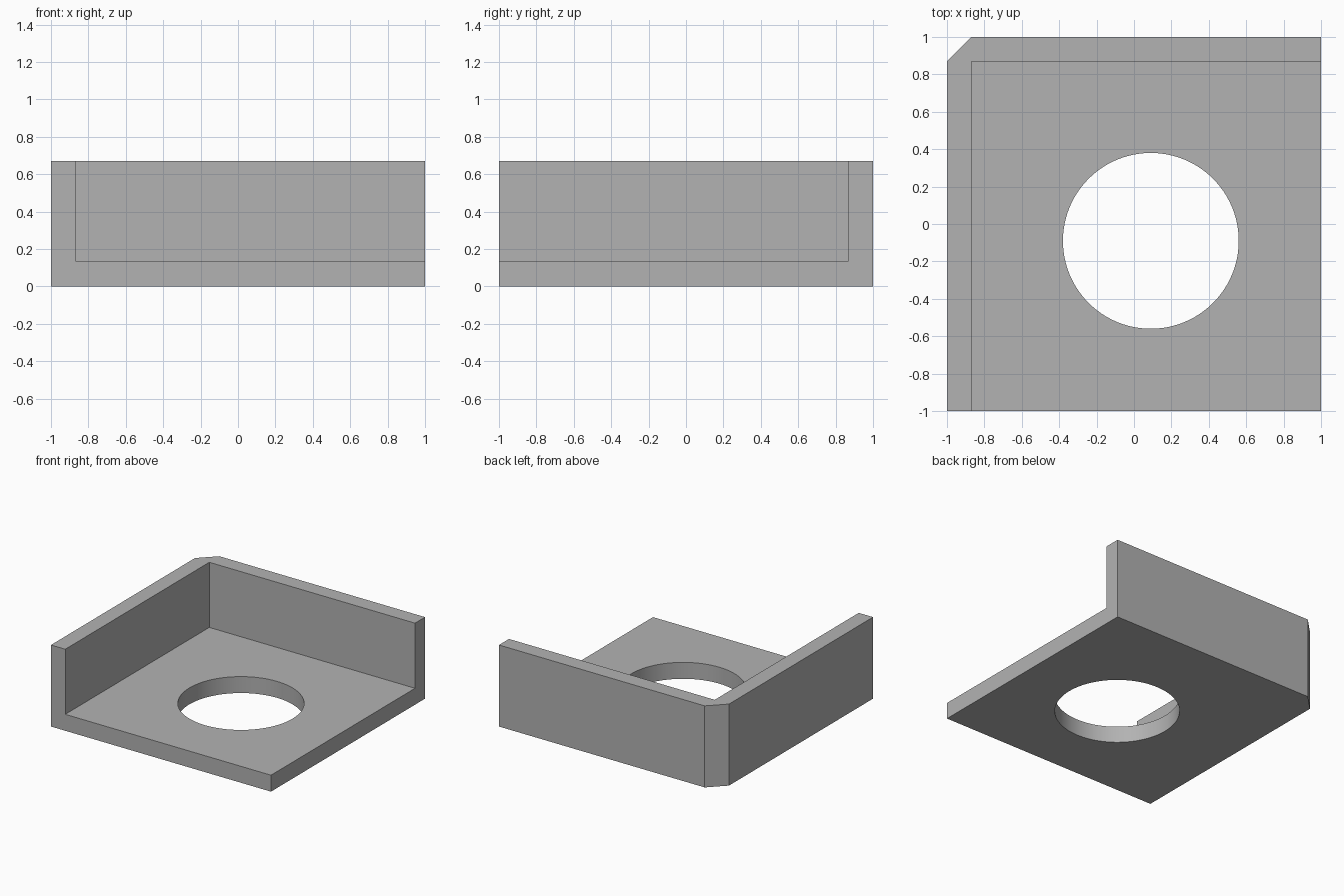
import bpy
import bmesh

if "Cube" in bpy.data.objects:
    bpy.data.objects.remove(bpy.data.objects["Cube"], do_unlink=True)

HALF, INNER = 1.0, 0.87       # outer edge and inner wall face
FLOOR, TOP = 0.135, 0.67      # floor thickness and wall height
HOLE_X, HOLE_Y, HOLE_R = 0.09, -0.09, 0.47

grey = bpy.data.materials.new("plain grey")
grey.use_nodes = True
colour = (0.448, 0.448, 0.448, 1)
grey.diffuse_color = colour
grey.node_tree.nodes["Principled BSDF"].inputs["Base Color"].default_value = colour


def prism(name, outline, z0, z1):
    """Extrude a flat outline from z0 up to z1."""
    bm = bmesh.new()
    base = bm.faces.new([bm.verts.new((x, y, z0)) for x, y in outline])
    top = bmesh.ops.extrude_face_region(bm, geom=[base])["geom"]
    verts = [v for v in top if isinstance(v, bmesh.types.BMVert)]
    bmesh.ops.translate(bm, verts=verts, vec=(0, 0, z1 - z0))
    bmesh.ops.recalc_face_normals(bm, faces=bm.faces)
    mesh = bpy.data.meshes.new(name)
    bm.to_mesh(mesh)
    bm.free()
    mesh.materials.append(grey)
    obj = bpy.data.objects.new(name, mesh)
    bpy.context.collection.objects.link(obj)
    return obj


def cut(target, cutter):
    """Subtract the cutter from the target and discard it."""
    mod = target.modifiers.new("cut", 'BOOLEAN')
    mod.operation = 'DIFFERENCE'
    mod.solver = 'EXACT'
    mod.object = cutter
    bpy.context.view_layer.objects.active = target
    bpy.ops.object.modifier_apply(modifier=mod.name)
    bpy.data.objects.remove(cutter, do_unlink=True)


# Block with its back right corner chamfered
bracket = prism("corner_bracket", [(-HALF, -HALF), (HALF, -HALF), (HALF, HALF),
                                   (-INNER, HALF), (-HALF, INNER)], 0, TOP)

# Hollow that leaves the floor, the right wall and the back wall
far = HALF + 0.5
cut(bracket, prism("hollow_cutter", [(-INNER, -far), (far, -far), (far, INNER),
                                     (-INNER, INNER)], FLOOR, TOP + 0.5))

# Round hole through the floor
bpy.ops.mesh.primitive_cylinder_add(vertices=96, radius=HOLE_R, depth=1,
                                    location=(HOLE_X, HOLE_Y, 0))
hole = bpy.context.object
hole.name = "hole_cutter"
hole.data.materials.append(grey)
cut(bracket, hole)

# Smooth hole wall, sharp edges elsewhere
bpy.ops.object.select_all(action='DESELECT')
bracket.select_set(True)
bpy.context.view_layer.objects.active = bracket
bpy.ops.object.shade_smooth_by_angle()
